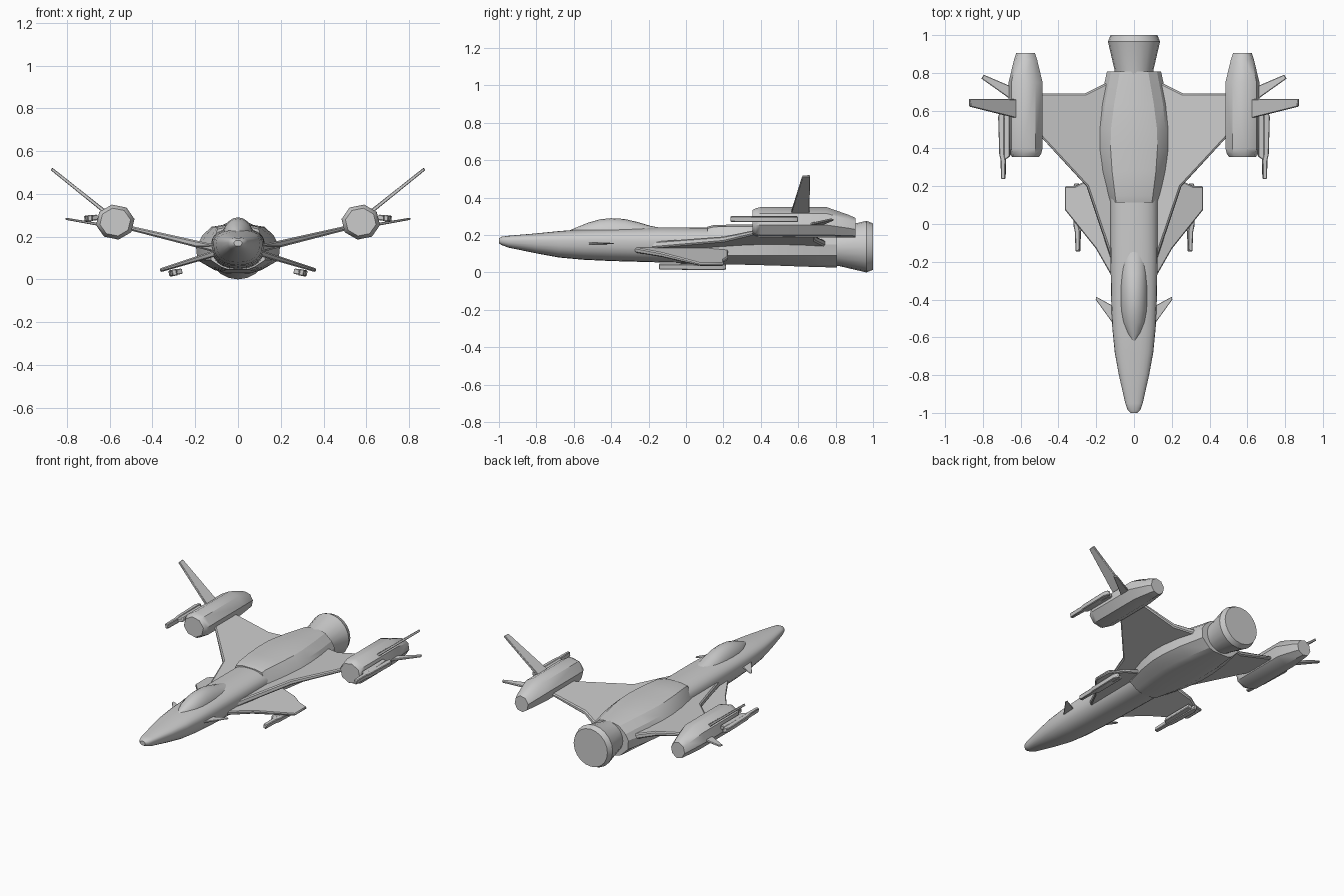
import bpy, bmesh
from math import sin, cos, pi, radians, copysign
from mathutils import Vector

if "Cube" in bpy.data.objects:
    bpy.data.objects.remove(bpy.data.objects["Cube"])


def finish(name, bm, mirror=False, bevel=0, angle=30):
    bmesh.ops.recalc_face_normals(bm, faces=bm.faces)
    me = bpy.data.meshes.new(name)
    bm.to_mesh(me)
    bm.free()
    ob = bpy.data.objects.new(name, me)
    bpy.context.collection.objects.link(ob)
    if bevel:
        m = ob.modifiers.new("edge_chamfer", 'BEVEL')
        m.width, m.segments = bevel, 1
        m.limit_method, m.angle_limit = 'ANGLE', radians(50)
    if mirror:
        ob.modifiers.new("mirror", 'MIRROR').use_clip = False
    bpy.ops.object.select_all(action='DESELECT')
    ob.select_set(True)
    bpy.context.view_layer.objects.active = ob
    bpy.ops.object.shade_smooth_by_angle(angle=radians(angle))
    return ob


def loft(name, rings, **kw):
    """Skin equal-length closed rings of points and cap both ends."""
    bm = bmesh.new()
    vs = [[bm.verts.new(p) for p in r] for r in rings]
    n = len(vs[0])
    for a, b in zip(vs, vs[1:]):
        for i in range(n):
            j = (i + 1) % n
            bm.faces.new((a[i], a[j], b[j], b[i]))
    bm.faces.new(vs[0])
    bm.faces.new(vs[-1])
    return finish(name, bm, **kw)


def plate(name, outline, x0, z0, slope, t0, t1=None, bevel=0.004):
    """Tilted slab from an x,y outline; thickness runs t0 (inner) to t1 (outer)."""
    t1 = t0 if t1 is None else t1
    xs = [p[0] for p in outline]
    normal = Vector((-slope, 0, 1)).normalized()
    rings = []
    for side in (-0.5, 0.5):
        ring = []
        for x, y in outline:
            f = (x - min(xs)) / (max(xs) - min(xs))
            t = t0 + (t1 - t0) * f
            ring.append(Vector((x, y, z0 + slope * (x - x0))) + normal * t * side)
        rings.append(ring)
    return loft(name, rings, mirror=True, bevel=bevel)


def oval(y, w, zb, zc, zt, n=24, e=0.85):
    """Rounded section with separate upper and lower heights."""
    ring = []
    for i in range(n):
        c, s = cos(2 * pi * i / n), sin(2 * pi * i / n)
        h = zt - zc if s > 0 else zc - zb
        ring.append((w * copysign(abs(c) ** e, c), y,
                     zc + h * copysign(abs(s) ** e, s)))
    return ring


# Nose and forward fuselage
loft("forward_fuselage", [oval(*s) for s in (
    (-1.0, .018, .155, .17, .183), (-.985, .034, .146, .171, .191),
    (-.95, .046, .133, .172, .196), (-.8, .08, .102, .172, .209),
    (-.68, .102, .08, .171, .221), (-.55, .115, .068, .17, .231),
    (-.4, .121, .061, .168, .236), (-.15, .125, .054, .165, .241),
    (.25, .127, .045, .16, .24))])

# Cockpit canopy
loft("canopy", [oval(y, w, .19, .2, z, 20, 1) for y, w, z in (
    (-.62, .012, .226), (-.58, .04, .243), (-.52, .061, .267),
    (-.46, .07, .284), (-.4, .073, .29), (-.33, .073, .286),
    (-.26, .07, .27), (-.19, .064, .249), (-.12, .055, .236))], angle=40)


# Faceted rear engine housing
def housing(y, w, tw, zt, zb):
    half = [(tw * .5, zt), (tw, zt - .01), (w * .85, zt - .05), (w, .15),
            (w * .97, .09), (w * .6, zb + .012), (w * .35, zb)]
    return [(x, y, z) for x, z in half] + [(-x, y, z) for x, z in half[::-1]]


loft("engine_housing", [housing(*s) for s in (
    (.115, .13, .095, .245, .046), (.15, .142, .1, .254, .045),
    (.28, .177, .116, .256, .042), (.4, .196, .124, .256, .039),
    (.5, .196, .122, .256, .036), (.635, .181, .105, .25, .031),
    (.808, .143, .075, .238, .026))], angle=20)

# Main exhaust nozzle
loft("main_nozzle", [
    [(r * cos(2 * pi * i / 20), y, .138 + r * sin(2 * pi * i / 20)) for i in range(20)]
    for y, r in ((.78, .1), (.82, .104), (.965, .138), (1.0, .124))])

# Main wings, with strakes running forward along the body
plate("main_wing", [(.08, -.27), (.125, -.17), (.25, .2), (.5, .47), (.52, .69),
                    (.26, .69), (.15, .745), (.08, .745)],
      .15, .155, .24, .036, .02, .007)

# Lower forward wings
plate("lower_wing", [(.09, -.3), (.125, -.26), (.2, -.13), (.365, .075),
                     (.365, .2), (.31, .2), (.26, .225), (.09, .225)],
      .365, .042, -.31, .03, .018, .006)

# Small nose canards
plate("nose_canard", [(.1, -.54), (.12, -.515), (.203, -.4), (.2, -.385), (.1, -.44)],
      .12, .155, 0, .01, .006, .002)


# Wing-tip engine pods
def pod(y, r, sx=1.0, sz=1.0):
    ring = []
    for i in range(8):
        a = radians(35 + 45 * i)
        ring.append((.574 + 1.1 * r * sx * cos(a), y,
                     .188 + (r * sin(a) + r * .96) * sz + (.08 - r * .96)))
    return ring


loft("wing_pod", [pod(.355, .066), pod(.372, .076), pod(.4, .083), pod(.75, .083),
                  pod(.87, .083, .68, .74), pod(.905, .083, .55, .64)],
     mirror=True, angle=42)

# Tall canted fins and short outer fins on the pods
plate("canted_fin", [(.6, .555), (.87, .622), (.872, .663), (.6, .66)],
      .62, .315, .8, .018, .014, .003)
plate("outer_fin", [(.62, .645), (.66, .665), (.808, .77), (.795, .79), (.62, .715)],
      .65, .257, .17, .014, .01, .003)


# Twin-barrel guns on pods and under the lower wings
def gun(name, x, y, z, slope):
    plate(name + "_barrel", [(x - .011, y), (x + .011, y), (x + .013, y + .1),
                             (x + .02, y + .13), (x + .026, y + .33), (x + .016, y + .36),
                             (x - .006, y + .36), (x - .008, y + .13), (x - .014, y + .1)],
          x, z, slope, .03, bevel=.004)
    plate(name + "_mount", [(x - .036, y + .12), (x - .005, y + .1),
                            (x - .005, y + .34), (x - .036, y + .34)],
          x, z, slope, .026, bevel=.004)


gun("pod_gun", .692, .238, .286, -.12)
gun("lower_gun", .297, -.145, .032, -.2)
